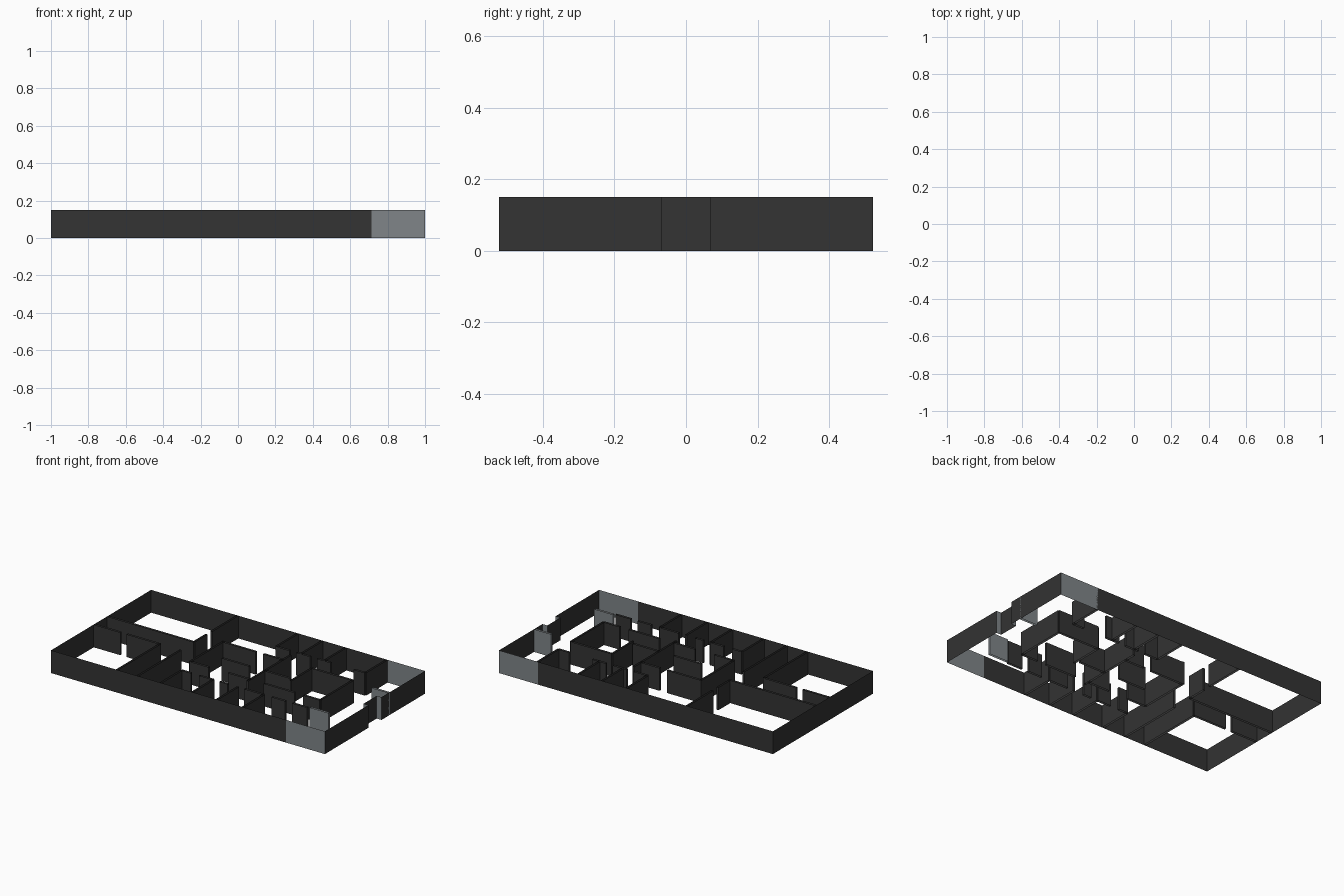
import bpy, bmesh

if "Cube" in bpy.data.objects:
    bpy.data.objects.remove(bpy.data.objects["Cube"])

H = 0.15      # wall height
T = 0.014     # partition thickness


def material(name, rgb):
    m = bpy.data.materials.new(name)
    m.diffuse_color = (*rgb, 1)
    m.use_nodes = True
    m.node_tree.nodes["Principled BSDF"].inputs["Base Color"].default_value = m.diffuse_color
    return m


DARK = material("dark_wall", (0.033, 0.033, 0.033))
GLASS = material("grey_glass", (0.215, 0.235, 0.25))


def make(name, segs, mat, t=T):
    """Walls from (x0, y0, x1, y1) centre lines; open at top and bottom."""
    bm = bmesh.new()

    def quad(a, b):
        bm.faces.new([bm.verts.new((p[0], p[1], z))
                      for p, z in ((a, 0), (b, 0), (b, H), (a, H))])

    for x0, y0, x1, y1 in segs:
        if t == 0:
            quad((x0, y0), (x1, y1))
            continue
        h = t / 2
        dx, dy = (0, h) if y0 == y1 else (h, 0)
        ring = [(x0 - dx, y0 - dy), (x1 + dx, y0 - dy),
                (x1 + dx, y1 + dy), (x0 - dx, y1 + dy)]
        for i in range(4):
            quad(ring[i], ring[(i + 1) % 4])
    me = bpy.data.meshes.new(name)
    bm.to_mesh(me)
    bm.free()
    me.materials.append(mat)
    ob = bpy.data.objects.new(name, me)
    bpy.context.collection.objects.link(ob)


def along_x(y, *spans):
    return [(a, y, b, y) for a, b in spans]


def along_y(x, *spans):
    return [(x, a, x, b) for a, b in spans]


W = 0.522
# outer shell with a recessed entrance on the right end
make("outer_walls",
     along_x(-W, (-1, 0.715)) + [(0.715, W, -1, W), (-1, W, -1, -W)]
     + along_y(1, (-W, -0.068), (0.068, W)), DARK, 0)
make("corner_windows", along_x(-W, (0.715, 1)) + [(1, W, 0.715, W)], GLASS, 0)
make("entrance_recess", along_y(0.965, (-0.068, 0.068)), DARK, 0)
make("entrance_jambs",
     along_x(0.068, (0.965, 1)) + along_x(-0.068, (0.965, 1)), GLASS, 0)

# left wing: corridor and rooms
make("left_wing_walls",
     along_x(0.07, (-1, -0.37))
     + along_x(-0.07, (-1, -0.805), (-0.76, -0.52))
     + along_y(-0.52, (-W, -0.07))
     + along_y(-0.37, (-W, -0.07), (0.07, 0.2), (0.25, W)), DARK)

# central core
make("core_walls",
     along_y(-0.23, (-0.17, 0.18))
     + along_x(0.17, (-0.23, 0.015), (0.07, 0.21), (0.42, 0.72))
     + along_x(-0.17, (-0.23, -0.09), (0.05, 0.21), (0.31, 0.535), (0.6, 0.72))
     + along_y(0.21, (-0.2, 0.25))
     + along_y(0.42, (-0.05, 0.17))
     + along_x(-0.02, (-0.1, 0.1), (0.21, 0.4))
     + along_y(0.72, (-0.17, 0.17)), DARK)

# rooms along the front side
make("front_room_walls",
     [s for x in (-0.2, 0.03, 0.21, 0.4) for s in along_y(x, (-W, -0.3))]
     + along_x(-0.3, (-0.2, -0.13), (-0.07, 0.03), (0.08, 0.14),
               (0.26, 0.4), (0.46, 0.56), (0.61, 0.72)), DARK)

# rooms along the back side
make("back_room_walls",
     [s for x in (0.07, 0.25, 0.42, 0.72) for s in along_y(x, (0.3, W))]
     + along_x(0.3, (0.07, 0.17), (0.22, 0.32), (0.37, 0.47), (0.64, 0.72)), DARK)

# lobby glass screens
make("lobby_screens",
     along_x(-0.29, (0.73, 0.87)) + along_x(0.15, (0.875, 1)), GLASS)
